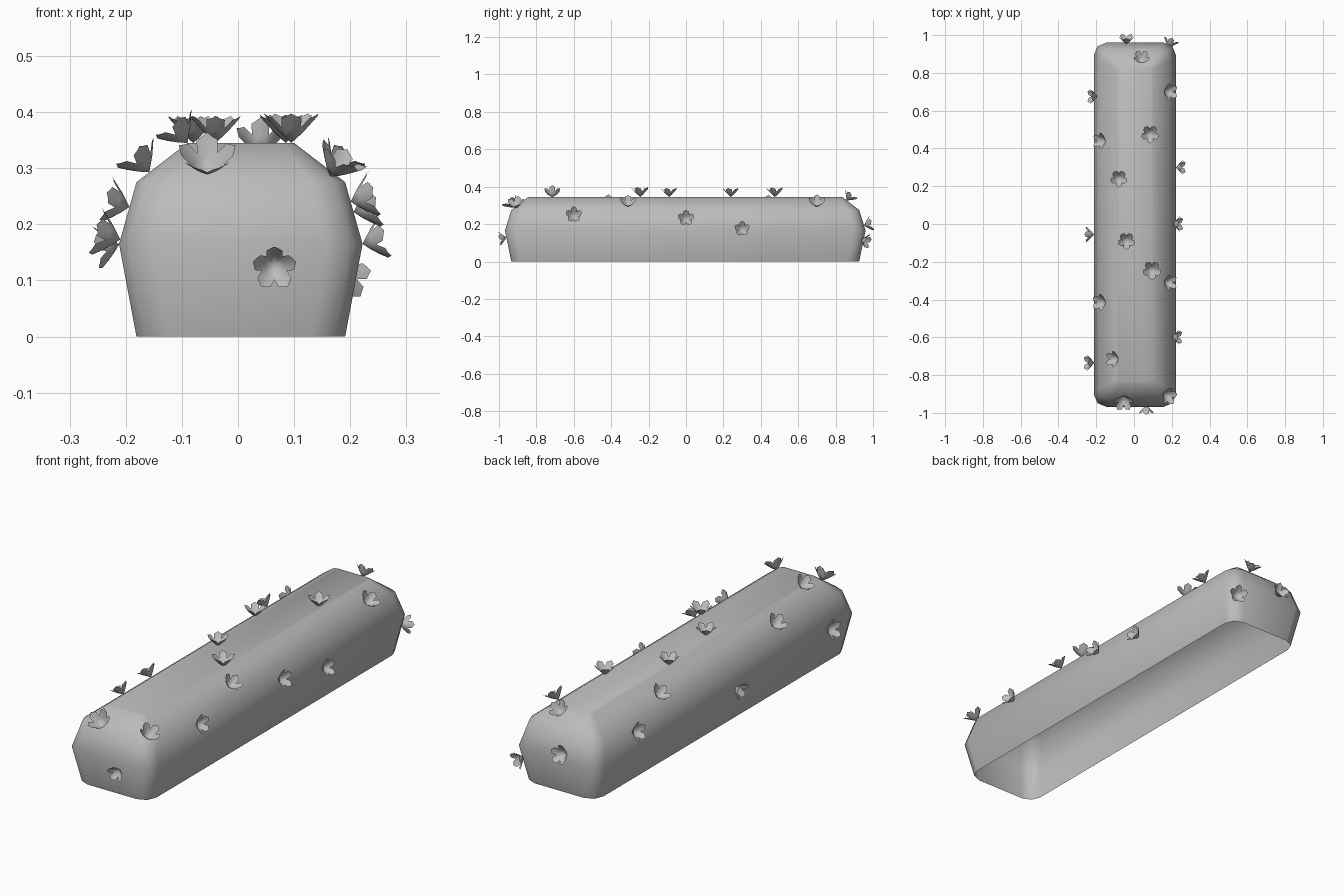
import bpy, bmesh, math
from mathutils import Vector
from mathutils.bvhtree import BVHTree

old = bpy.data.objects.get("Cube")
if old:
    bpy.data.objects.remove(old, do_unlink=True)

grey = bpy.data.materials.new("soft grey")
grey.use_nodes = True
colour = (0.5, 0.5, 0.5, 1)
grey.diffuse_color = colour
grey.node_tree.nodes["Principled BSDF"].inputs["Base Color"].default_value = colour


def finish(bm, name):
    bmesh.ops.recalc_face_normals(bm, faces=bm.faces)
    for f in bm.faces:
        f.smooth = True
    mesh = bpy.data.meshes.new(name)
    bm.to_mesh(mesh)
    mesh.materials.append(grey)
    return mesh


def add(name, mesh):
    ob = bpy.data.objects.new(name, mesh)
    bpy.context.collection.objects.link(ob)
    return ob


# Hedge body: stacked rounded rectangles, open underneath
def ring(bm, hx, hy, z, r, steps=2):
    verts = []
    for q, (sx, sy) in enumerate([(1, 1), (-1, 1), (-1, -1), (1, -1)]):
        for i in range(steps + 1):
            a = (q + i / steps) * math.pi / 2
            verts.append(bm.verts.new((0.005 + sx * (hx - r) + r * math.cos(a),
                                       -0.004 + sy * (hy - r) + r * math.sin(a), z)))
    return verts


bm = bmesh.new()
levels = [(0.186, 0.93, 0, 0.06), (0.217, 0.964, 0.165, 0.065),
          (0.186, 0.93, 0.275, 0.06), (0.095, 0.84, 0.345, 0.02)]
rings = [ring(bm, *level) for level in levels]
for low, high in zip(rings, rings[1:]):
    for i in range(len(low)):
        j = (i + 1) % len(low)
        bm.faces.new((low[i], low[j], high[j], high[i]))
top = bm.faces.new(rings[-1])
# outward normals, guided by the top face
bmesh.ops.recalc_face_normals(bm, faces=bm.faces)
surface = BVHTree.FromBMesh(bm)
add("hedge_body", finish(bm, "hedge_body"))

# Flower: five cupped petals around a low centre
bm = bmesh.new()
centre = bm.verts.new((0, 0, 0))
petal = [(-36, 0.62), (-24, 0.92), (-10, 0.98), (0, 1.06), (10, 0.98), (24, 0.92)]
inner, outer = [], []
for p in range(5):
    for deg, r in petal:
        a = math.radians(deg + 72 * p + 90)
        for k, row in ((0.5, inner), (1, outer)):
            d = r * k
            row.append(bm.verts.new((d * math.cos(a), d * math.sin(a), 1.02 * d ** 1.15)))
n = len(outer)
for i in range(n):
    j = (i + 1) % n
    bm.faces.new((centre, inner[i], inner[j]))
    bm.faces.new((inner[i], outer[i], outer[j], inner[j]))
flower_mesh = finish(bm, "flower")

# Flower places: x, y, z, size
places = [
    (0.04, 0.885, 0.36, 0.042), (0.085, 0.475, 0.36, 0.046), (-0.08, 0.24, 0.36, 0.044),
    (-0.04, -0.09, 0.36, 0.044), (0.095, -0.245, 0.36, 0.048), (-0.09, -0.715, 0.36, 0.042),
    (-0.055, -0.93, 0.305, 0.05), (0.065, -0.98, 0.125, 0.038), (0.18, -0.91, 0.31, 0.045),
    (0.235, -0.6, 0.25, 0.042), (0.185, -0.31, 0.315, 0.042), (0.235, 0, 0.23, 0.042),
    (0.235, 0.3, 0.165, 0.04), (0.185, 0.7, 0.315, 0.044),
    (-0.225, 0.675, 0.24, 0.042), (-0.175, 0.44, 0.315, 0.042), (-0.235, -0.055, 0.16, 0.04),
    (-0.175, -0.415, 0.315, 0.044), (-0.235, -0.735, 0.18, 0.044),
    (-0.04, 0.98, 0.2, 0.042), (0.19, 0.955, 0.11, 0.04),
]
for i, (x, y, z, size) in enumerate(places):
    spot, normal, _, _ = surface.find_nearest(Vector((x, y, z)))
    ob = add(f"flower_{i + 1}", flower_mesh)
    ob.location = spot
    ob.rotation_euler = normal.to_track_quat('Z', 'Y').to_euler()
    ob.scale = (size, size, size)
